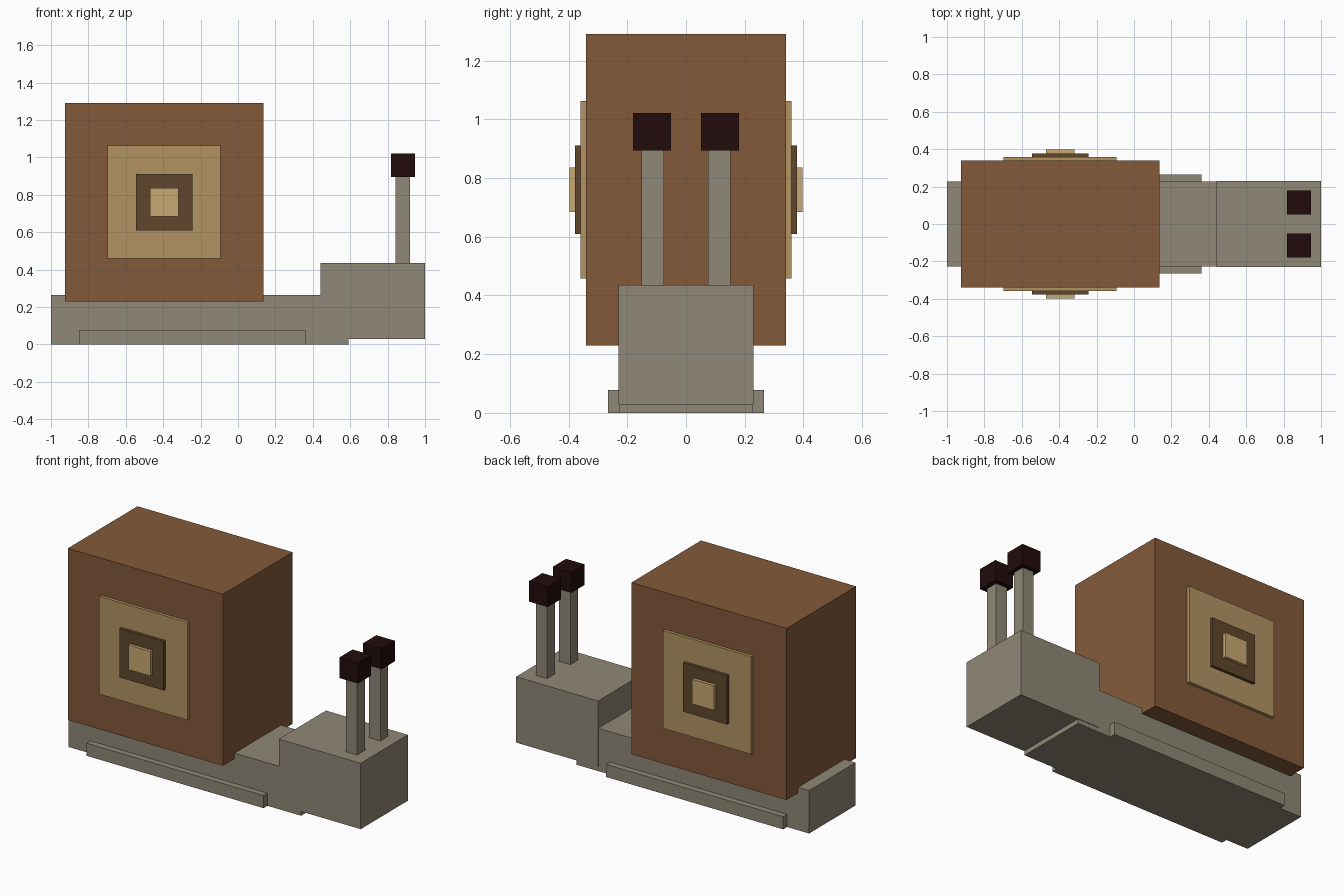
import bpy

cube = bpy.data.objects.get("Cube")
if cube:
    bpy.data.objects.remove(cube, do_unlink=True)


def linear(c):
    c /= 255
    return c / 12.92 if c <= 0.04045 else ((c + 0.055) / 1.055) ** 2.4


def material(name, r, g, b):
    mat = bpy.data.materials.new(name)
    mat.use_nodes = True
    color = (linear(r), linear(g), linear(b), 1)
    mat.diffuse_color = color
    mat.node_tree.nodes["Principled BSDF"].inputs["Base Color"].default_value = color
    return mat


skin = material("grey skin", 143, 136, 118)
shell_brown = material("shell brown", 131, 90, 58)
tan = material("tan", 178, 148, 98)
dark_brown = material("dark brown", 96, 70, 44)
light_tan = material("light tan", 201, 168, 115)
eye_black = material("eye black", 34, 12, 12)


def box(name, mat, x, y, z):
    """Box spanning the (low, high) range on each axis."""
    spans = (x, y, z)
    bpy.ops.mesh.primitive_cube_add(size=1, location=[(a + b) / 2 for a, b in spans])
    obj = bpy.context.object
    obj.name = name
    obj.scale = [b - a for a, b in spans]
    bpy.ops.object.transform_apply(location=False, rotation=False, scale=True)
    obj.data.materials.append(mat)


def box_pair(name, mat, x, y, z):
    """The same box on both sides of the centre plane."""
    box("back_" + name, mat, x, y, z)
    box("front_" + name, mat, x, (-y[1], -y[0]), z)


# Body, head and foot skirt
box("body", skin, (-1, 0.59), (-0.227, 0.227), (0, 0.265))
box("head", skin, (0.44, 1), (-0.23, 0.23), (0.028, 0.435))
box_pair("foot_skirt", skin, (-0.85, 0.36), (0.22, 0.265), (0, 0.078))

# Shell
box("shell", shell_brown, (-0.925, 0.135), (-0.34, 0.34), (0.23, 1.29))

# Stepped square plates on both faces of the shell
centre_x, centre_z = -0.395, 0.76
steps = [("outer_plate", tan, 0.302), ("middle_plate", dark_brown, 0.151),
         ("inner_plate", light_tan, 0.076)]
for i, (name, mat, half) in enumerate(steps):
    low = 0.34 + 0.019 * i
    box_pair(name, mat, (centre_x - half, centre_x + half), (low, low + 0.019),
             (centre_z - half, centre_z + half))

# Eye stalks and eyes
box_pair("eye_stalk", skin, (0.843, 0.92), (0.075, 0.152), (0.43, 0.9))
box_pair("eye", eye_black, (0.819, 0.946), (0.051, 0.18), (0.894, 1.021))
